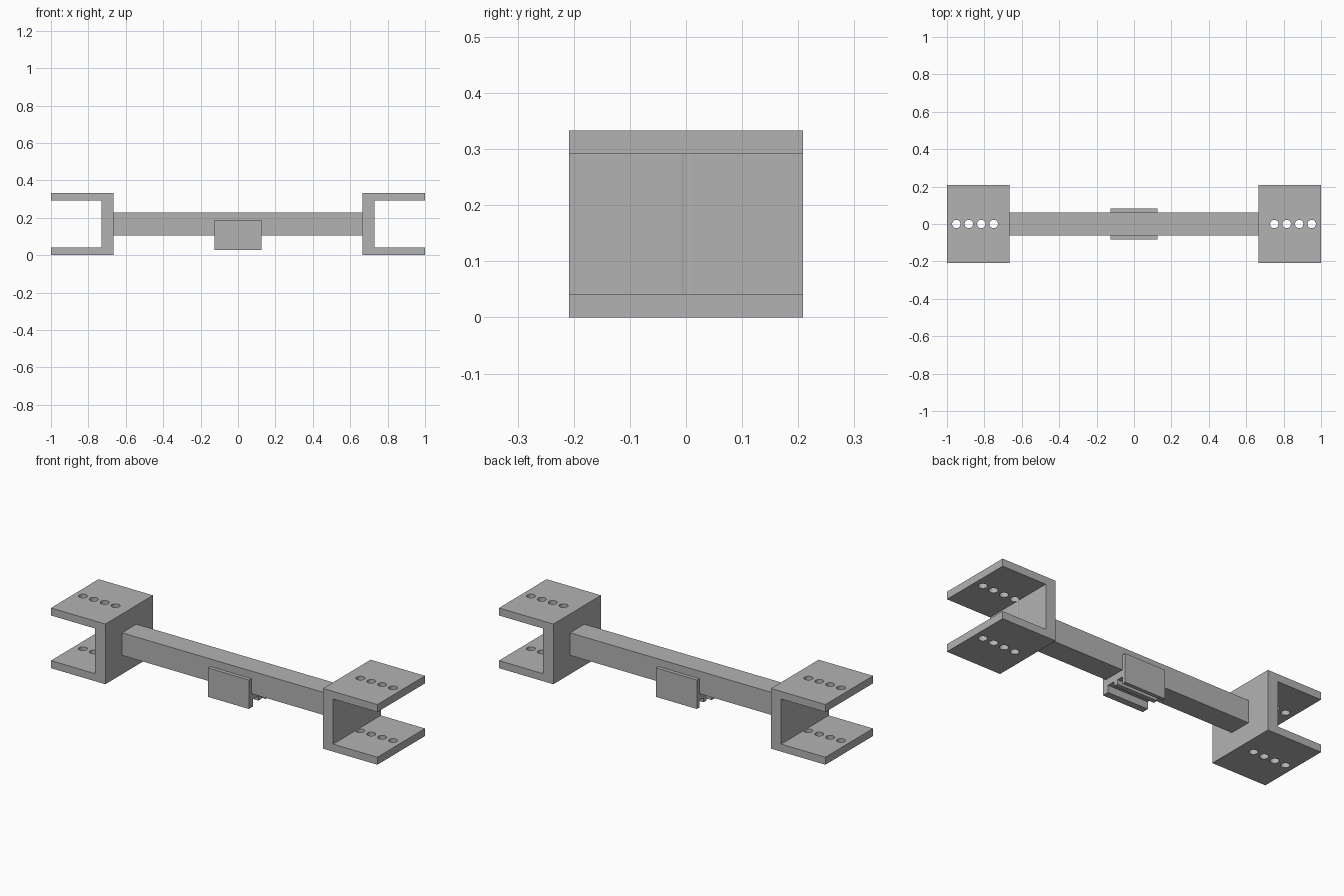
import bpy
import bmesh
from mathutils import Matrix

cube = bpy.data.objects.get("Cube")
if cube:
    bpy.data.objects.remove(cube, do_unlink=True)

U = 1 / 24  # design module

grey = bpy.data.materials.new("plain_grey")
grey.use_nodes = True
colour = (0.45, 0.45, 0.45, 1)
grey.diffuse_color = colour
grey.node_tree.nodes["Principled BSDF"].inputs["Base Color"].default_value = colour


def add_object(name, bm):
    bmesh.ops.recalc_face_normals(bm, faces=bm.faces)
    mesh = bpy.data.meshes.new(name)
    bm.to_mesh(mesh)
    bm.free()
    mesh.materials.append(grey)
    obj = bpy.data.objects.new(name, mesh)
    bpy.context.collection.objects.link(obj)
    return obj


def extrude_profile(name, points, vector):
    """Extrude a closed outline along a vector."""
    bm = bmesh.new()
    face = bm.faces.new([bm.verts.new(p) for p in points])
    result = bmesh.ops.extrude_face_region(bm, geom=[face], use_keep_orig=True)
    verts = [g for g in result["geom"] if isinstance(g, bmesh.types.BMVert)]
    bmesh.ops.translate(bm, verts=verts, vec=vector)
    return add_object(name, bm)


def hole_cutter(side):
    """A row of four upright pins."""
    bm = bmesh.new()
    for i in range(4):
        x = side * (18 + 1.6 * i) * U
        bmesh.ops.create_cone(bm, cap_ends=True, segments=32, radius1=0.0225,
                              radius2=0.0225, depth=1,
                              matrix=Matrix.Translation((x, 0, 4 * U)))
    obj = add_object("hole_cutter", bm)
    obj.hide_render = True
    return obj


# C-shaped end brackets with a row of holes through both flanges
for label, side in (("left", 1), ("right", -1)):
    outline = [(16, 0), (24, 0), (24, 1), (17.5, 1),
               (17.5, 7), (24, 7), (24, 8), (16, 8)]
    bracket = extrude_profile(label + "_bracket",
                              [(side * x * U, -5 * U, z * U) for x, z in outline],
                              (0, 10 * U, 0))
    cutter = hole_cutter(side)
    mod = bracket.modifiers.new("holes", "BOOLEAN")
    mod.operation = "DIFFERENCE"
    mod.solver = "EXACT"
    mod.object = cutter
    bpy.context.view_layer.objects.active = bracket
    bpy.ops.object.modifier_apply(modifier=mod.name)
    bpy.data.objects.remove(cutter, do_unlink=True)

# Square connecting bar
bar_outline = [(-1.5, 2.5), (1.5, 2.5), (1.5, 5.5), (-1.5, 5.5)]
extrude_profile("connecting_bar",
                [(-16 * U, y * U, z * U) for y, z in bar_outline], (32 * U, 0, 0))

# Clip under the bar: two side plates, a web with a front lip and a middle rib
clip_outline = [(-2, 0.65), (-1.1, 0.65), (-1.1, 1.6), (0, 1.6), (0, 1),
                (0.6, 1), (0.6, 1.6), (1.5, 1.6), (1.5, 0.65), (2, 0.65),
                (2, 4.5), (1.5, 4.5), (1.5, 2.5), (-1.5, 2.5), (-1.5, 4.5), (-2, 4.5)]
extrude_profile("bar_clip",
                [(-3 * U, y * U, z * U) for y, z in clip_outline], (6 * U, 0, 0))
